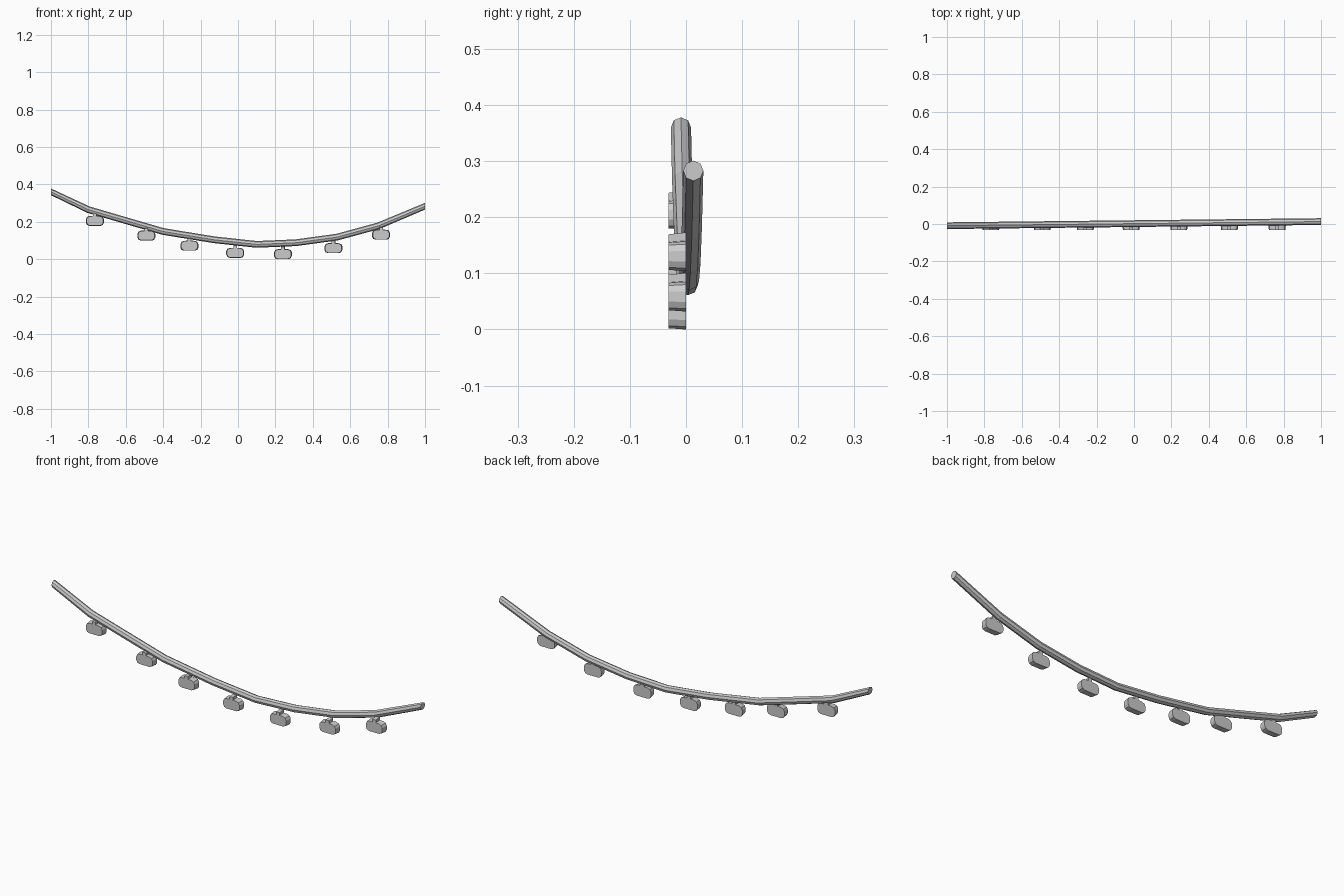
import bpy, bmesh, math
from mathutils import Vector

if "Cube" in bpy.data.objects:
    bpy.data.objects.remove(bpy.data.objects["Cube"])

def finish(bm, name):
    bmesh.ops.recalc_face_normals(bm, faces=bm.faces)
    me = bpy.data.meshes.new(name)
    bm.to_mesh(me)
    bm.free()
    ob = bpy.data.objects.new(name, me)
    bpy.context.collection.objects.link(ob)
    return ob

def bridge(bm, a, b):
    n = len(a)
    for i in range(n):
        bm.faces.new((a[i], a[(i + 1) % n], b[(i + 1) % n], b[i]))

# Sagging eight-sided cable, drifting slightly back towards the right end
path = [(-1, .36), (-.8, .265), (-.63, .215), (-.4, .148), (-.13, .104), (.1, .079),
        (.31, .088), (.53, .118), (.75, .178), (1, .283)]
pts = [Vector((x, .002 + .011 * x, z)) for x, z in path]
R, N = .018, 8
bm = bmesh.new()
rings = []
for i, p in enumerate(pts):
    t = (pts[min(i + 1, len(pts) - 1)] - pts[max(i - 1, 0)]).normalized()
    up = Vector((-t.z, 0, t.x))
    if i in (0, len(pts) - 1):
        up = Vector((0, 0, 1))      # ends are cut vertically
    rings.append([bm.verts.new(p + up * R * math.cos(k * math.tau / N)
                  + Vector((0, R * math.sin(k * math.tau / N), 0))) for k in range(N)])
for a, b in zip(rings, rings[1:]):
    bridge(bm, a, b)
bm.faces.new(rings[0])
bm.faces.new(rings[-1])
finish(bm, "cable")

# Hanging lamps: rounded block with a short neck, slightly larger at the back
half = [(.030, 0), (.042, .005), (.048, .017), (.048, .036), (.042, .048), (.030, .053),
        (.010, .054), (.010, .069)]
profile = half + [(-x, z) for x, z in reversed(half)]
lamps = [(-.765, .178), (-.49, .099), (-.26, .045), (-.015, .007),
         (.24, 0), (.51, .032), (.765, .104)]
for n, (cx, zb) in enumerate(lamps):
    bm = bmesh.new()
    loops = []
    for y, s in ((-.031, .92), (0, 1)):
        loops.append([bm.verts.new((cx + x * s, y, zb + .027 + (z - .027) * s))
                      for x, z in profile])
    bridge(bm, *loops)
    bm.faces.new(loops[0])
    bm.faces.new(loops[1])
    finish(bm, f"lamp_{n + 1}")
